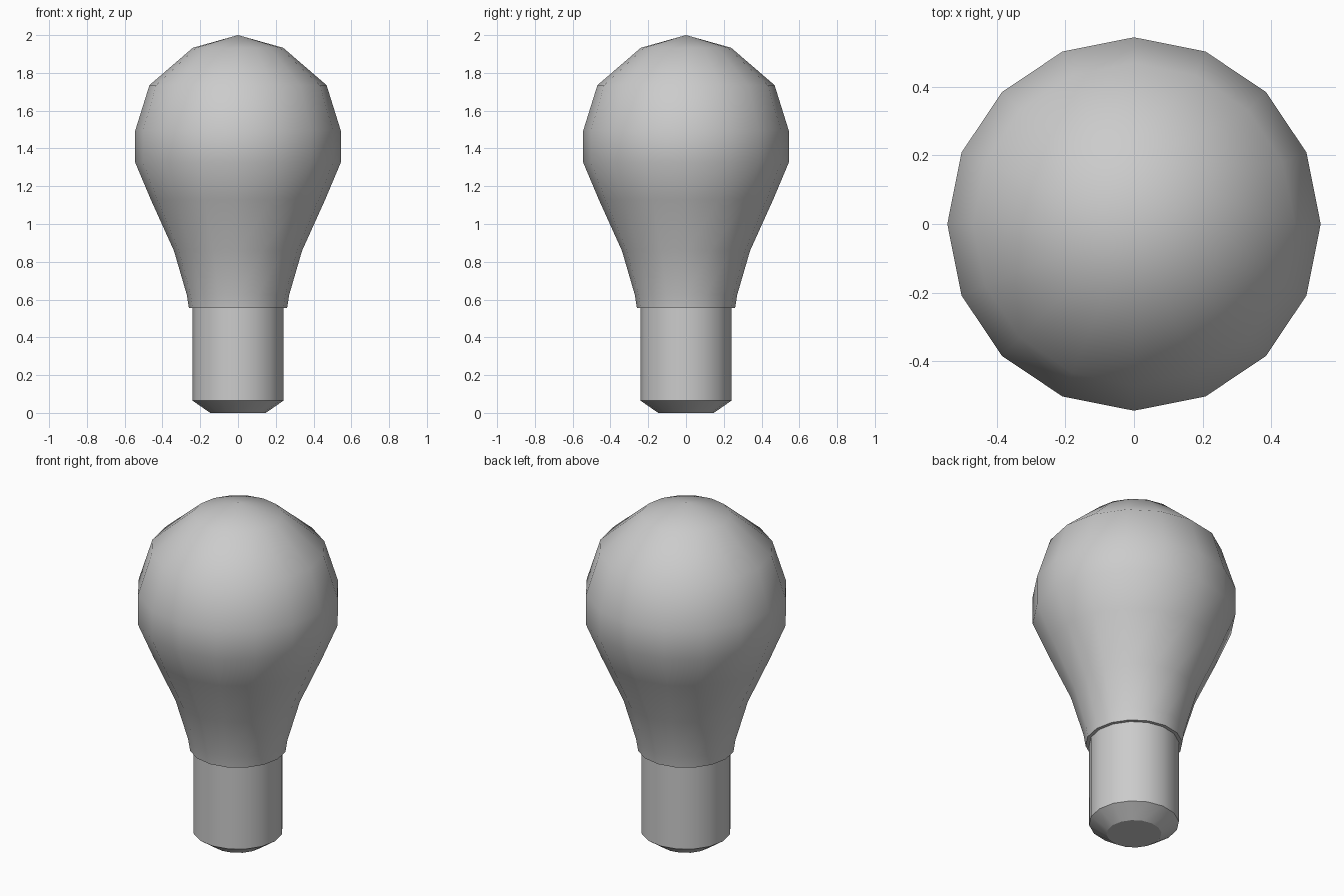
import bpy, bmesh
from math import cos, sin, pi, radians

if "Cube" in bpy.data.objects:
    bpy.data.objects.remove(bpy.data.objects["Cube"])

SIDES = 16


def lathe(name, profile, smooth_angle):
    """Revolve (radius, z) points around z; zero radius makes a pole."""
    bm = bmesh.new()
    rings = []
    for r, z in profile:
        if r == 0:
            rings.append([bm.verts.new((0, 0, z))] * SIDES)
        else:
            rings.append([bm.verts.new((r * cos(2 * pi * i / SIDES),
                                        r * sin(2 * pi * i / SIDES), z))
                          for i in range(SIDES)])
    for low, high in zip(rings, rings[1:]):
        for i in range(SIDES):
            j = (i + 1) % SIDES
            corners = dict.fromkeys((low[i], low[j], high[j], high[i]))
            bm.faces.new(list(corners))
    # Cap any open first ring
    if profile[0][0] > 0 and name == "screw_base":
        bm.faces.new(rings[0][::-1])
    bmesh.ops.recalc_face_normals(bm, faces=bm.faces)
    mesh = bpy.data.meshes.new(name)
    bm.to_mesh(mesh)
    bm.free()
    obj = bpy.data.objects.new(name, mesh)
    bpy.context.collection.objects.link(obj)
    bpy.ops.object.select_all(action='DESELECT')
    obj.select_set(True)
    bpy.context.view_layer.objects.active = obj
    bpy.ops.object.shade_smooth_by_angle(angle=radians(smooth_angle))
    return obj


# Cylindrical base with a tapered bottom contact
lathe("screw_base", [(0.147, 0), (0.241, 0.065), (0.241, 0.555)], 30)

# Glass bulb with a small lip around the base
lathe("glass_bulb", [(0.241, 0.555), (0.26, 0.555), (0.271, 0.625), (0.339, 0.858),
                     (0.462, 1.13), (0.544, 1.325), (0.544, 1.495),
                     (0.469, 1.735), (0.239, 1.933), (0, 2.0)], 40)
